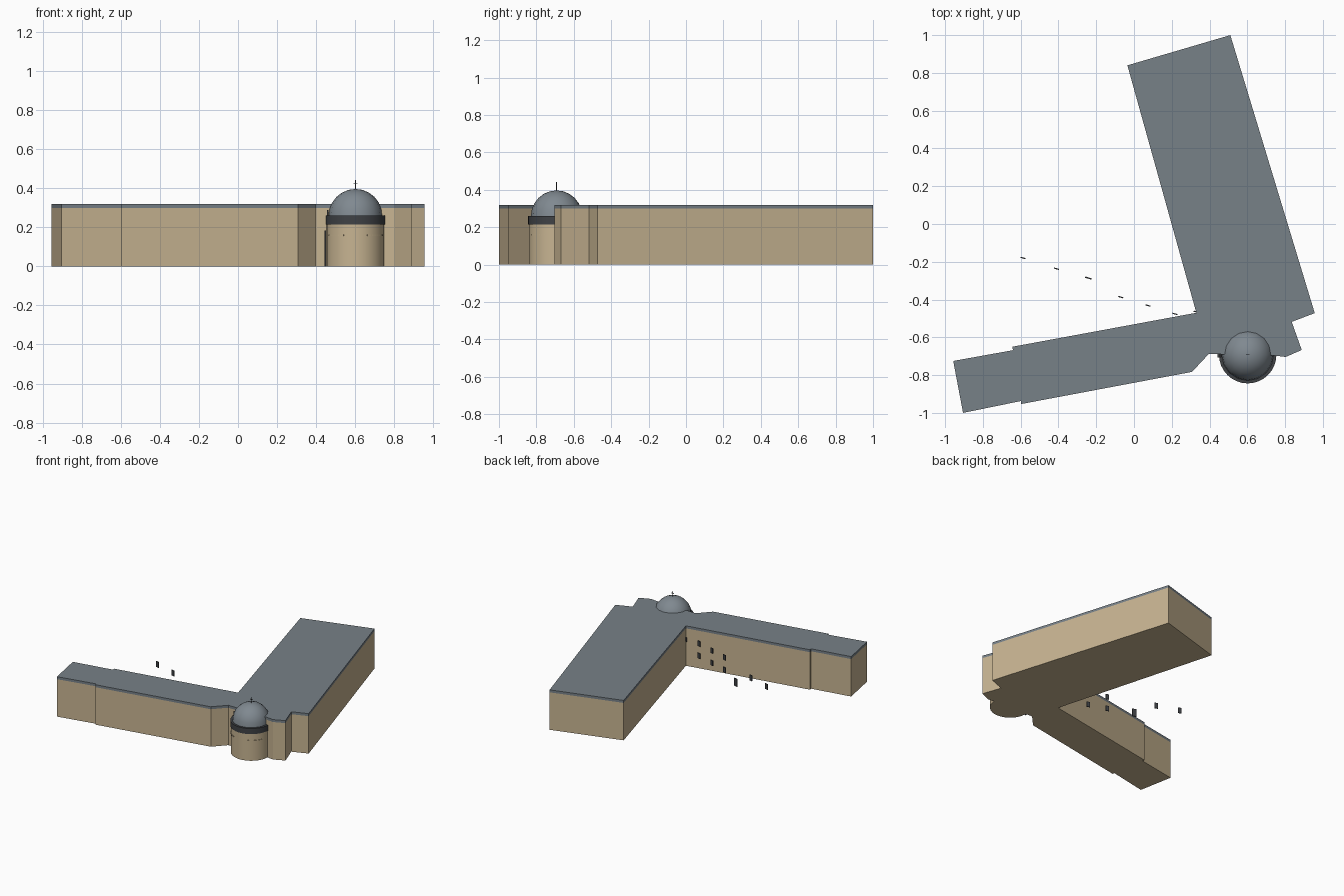
import bpy, bmesh, math
from mathutils import Matrix

if "Cube" in bpy.data.objects:
    bpy.data.objects.remove(bpy.data.objects["Cube"])


def material(name, rgb):
    m = bpy.data.materials.new(name)
    m.diffuse_color = (*rgb, 1)
    m.use_nodes = True
    m.node_tree.nodes["Principled BSDF"].inputs["Base Color"].default_value = m.diffuse_color
    return m


WALL = material("sandstone", (0.57, 0.455, 0.285))
ROOF = material("slate", (0.185, 0.218, 0.245))
DOME = material("dome_grey", (0.215, 0.25, 0.28))
DARK = material("dark_grey", (0.05, 0.054, 0.06))


def finish(name, bm, mat, smooth=False):
    bmesh.ops.recalc_face_normals(bm, faces=bm.faces)
    me = bpy.data.meshes.new(name)
    bm.to_mesh(me)
    bm.free()
    me.materials.append(mat)
    ob = bpy.data.objects.new(name, me)
    bpy.context.collection.objects.link(ob)
    if smooth:
        bpy.ops.object.select_all(action='DESELECT')
        ob.select_set(True)
        bpy.context.view_layer.objects.active = ob
        bpy.ops.object.shade_smooth_by_angle(angle=math.radians(40))
    return ob


def prism(name, outline, z0, z1, mat):
    bm = bmesh.new()
    face = bm.faces.new([bm.verts.new((x, y, z0)) for x, y in outline])
    ext = bmesh.ops.extrude_face_region(bm, geom=[face])
    top = [g for g in ext["geom"] if isinstance(g, bmesh.types.BMVert)]
    bmesh.ops.translate(bm, verts=top, vec=(0, 0, z1 - z0))
    return finish(name, bm, mat)


def box(name, center, size, mat, angle=0):
    bm = bmesh.new()
    m = (Matrix.Translation(center) @ Matrix.Rotation(angle, 4, 'Z')
         @ Matrix.Diagonal((*size, 1)))
    bmesh.ops.create_cube(bm, size=1, matrix=m)
    return finish(name, bm, mat)


def cylinder(name, r, z0, z1, mat):
    bm = bmesh.new()
    bmesh.ops.create_cone(bm, cap_ends=True, segments=32, radius1=r, radius2=r, depth=z1 - z0,
                          matrix=Matrix.Translation((CX, CY, (z0 + z1) / 2)))
    return finish(name, bm, mat, True)


CX, CY = 0.602, -0.692  # tower axis

# Two wings meeting at the corner: walls and roof slab share one outline
outline = [(0.51, 1.0), (-0.035, 0.84), (0.33, -0.47), (-0.645, -0.65), (-0.64, -0.668),
           (-0.957, -0.725), (-0.905, -1.0), (-0.597, -0.937), (-0.597, -0.953),
           (0.307, -0.783), (0.396, -0.688), (0.48, -0.69), (0.73, -0.695),
           (0.803, -0.704), (0.888, -0.667), (0.835, -0.518), (0.957, -0.472)]
prism("walls", outline, 0, 0.30, WALL)
prism("roof", outline, 0.30, 0.32, ROOF)

# Round corner tower with dark cornice
cylinder("tower", 0.148, 0, 0.215, WALL)
cylinder("tower_cornice", 0.152, 0.215, 0.26, DARK)

# Dome: upper half of a sphere
bm = bmesh.new()
bmesh.ops.create_uvsphere(bm, u_segments=16, v_segments=12, radius=0.137)
bmesh.ops.bisect_plane(bm, geom=bm.verts[:] + bm.edges[:] + bm.faces[:], plane_co=(0, 0, 0),
                       plane_no=(0, 0, -1), clear_outer=True)
bmesh.ops.translate(bm, verts=bm.verts, vec=(CX, CY, 0.26))
finish("dome", bm, DOME, True)

# Finial cross on the dome
box("finial_rod", (CX, CY, 0.417), (0.004, 0.004, 0.05), DARK)
box("finial_bar", (CX, CY, 0.424), (0.02, 0.004, 0.004), DARK)

# Thin string-course arcs on the tower front
for name, start in (("string_course_right", -66), ("string_course_left", -158)):
    arc = [(CX + r * math.cos(math.radians(a)), CY + r * math.sin(math.radians(a)))
           for r, angles in ((0.151, range(start, start + 45, 4)),
                             (0.144, range(start + 44, start - 1, -4))) for a in angles]
    prism(name, arc, 0.156, 0.164, WALL)

# Free-standing window plates in the courtyard, in two slanted rows
TILT = math.radians(-16)
for i, (x, y) in enumerate([(-0.587, -0.18), (-0.41, -0.237)]):
    box(f"window_outer_{i}", (x, y, 0.19), (0.027, 0.006, 0.045), DARK, TILT)
box("window_tall", (-0.242, -0.286, 0.09), (0.034, 0.007, 0.062), DARK, TILT)
for i in range(3):
    for j, z in enumerate((0.107, 0.205)):
        box(f"window_inner_{i}_{j}", (-0.07 + 0.1435 * i, -0.387 - 0.0445 * i, z),
            (0.027, 0.006, 0.042), DARK, TILT)
box("window_corner", (0.325, -0.464, 0.215), (0.018, 0.006, 0.035), DARK, TILT)

# Door and small vent beside the tower
box("side_door", (0.447, -0.693, 0.092), (0.009, 0.03, 0.184), DARK)
box("side_vent", (0.460, -0.693, 0.275), (0.009, 0.03, 0.03), DARK)
